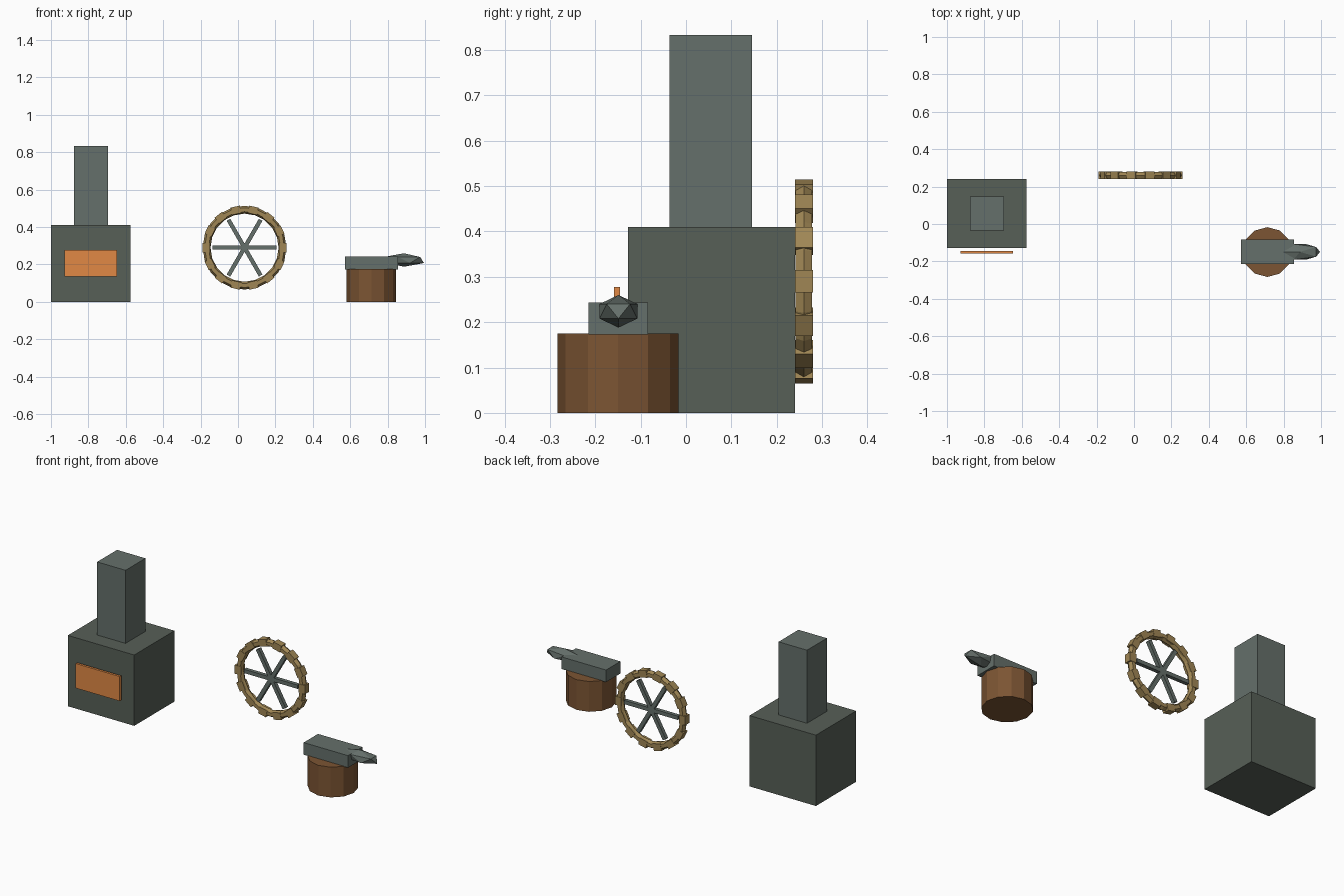
import bpy, math
from mathutils import Matrix

if "Cube" in bpy.data.objects:
    bpy.data.objects.remove(bpy.data.objects["Cube"])


def material(name, rgb):
    m = bpy.data.materials.new(name)
    m.diffuse_color = (*rgb, 1)
    m.use_nodes = True
    m.node_tree.nodes["Principled BSDF"].inputs["Base Color"].default_value = m.diffuse_color
    return m


IRON = material("iron", (0.13, 0.16, 0.145))
STONE = material("stone", (0.095, 0.115, 0.095))
WOOD = material("wood", (0.20, 0.09, 0.033))
RIM = material("rim_wood", (0.35, 0.24, 0.09))
GLOW = material("glow", (0.75, 0.25, 0.06))


def finish(name, mat):
    o = bpy.context.object
    o.name = name
    o.data.materials.append(mat)
    return o


def box(name, lo, hi, mat):
    mid = [(a + b) / 2 for a, b in zip(lo, hi)]
    bpy.ops.mesh.primitive_cube_add(size=1, location=mid)
    o = finish(name, mat)
    o.scale = [b - a for a, b in zip(lo, hi)]
    return o


# Furnace with chimney and glowing panel
box("furnace_body", (-1, -0.128, 0), (-0.575, 0.24, 0.41), STONE)
box("chimney", (-0.877, -0.036, 0.40), (-0.695, 0.146, 0.833), IRON)
box("fire_panel", (-0.928, -0.159, 0.136), (-0.646, -0.145, 0.278), GLOW)

# Wheel rim
CX, CY, CZ = 0.035, 0.26, 0.29
bpy.ops.mesh.primitive_torus_add(major_radius=0.203, minor_radius=0.021,
                                 major_segments=20, minor_segments=6,
                                 location=(CX, CY, CZ), rotation=(math.pi / 2, 0, 0))
finish("wheel_rim", RIM)

# Blocks around the rim
for i in range(14):
    a = 2 * math.pi * i / 14
    o = box("rim_block", (-0.02, -0.02, -0.025), (0.02, 0.02, 0.025), RIM)
    o.location = (CX + 0.205 * math.cos(a), CY, CZ + 0.205 * math.sin(a))
    o.rotation_euler = (0, -a, 0)

# Three bars crossing at the hub
for i in range(3):
    o = box("wheel_spoke", (-0.172, -0.011, -0.011), (0.172, 0.011, 0.011), IRON)
    o.location = (CX, CY, CZ)
    o.rotation_euler = (0, math.radians(60 * i), 0)

# Stump and anvil
bpy.ops.mesh.primitive_cylinder_add(vertices=12, radius=0.133, depth=0.175,
                                    location=(0.713, -0.15, 0.0875))
finish("stump", WOOD)
box("anvil_body", (0.571, -0.215, 0.173), (0.855, -0.084, 0.243), IRON)

# Faceted horn
bpy.ops.mesh.primitive_ico_sphere_add(subdivisions=1, radius=1, location=(0.887, -0.149, 0.224))
horn = finish("anvil_horn", IRON)
horn.data.transform(Matrix.Rotation(math.pi, 4, 'X'))
horn.scale = (0.12, 0.049, 0.036)
